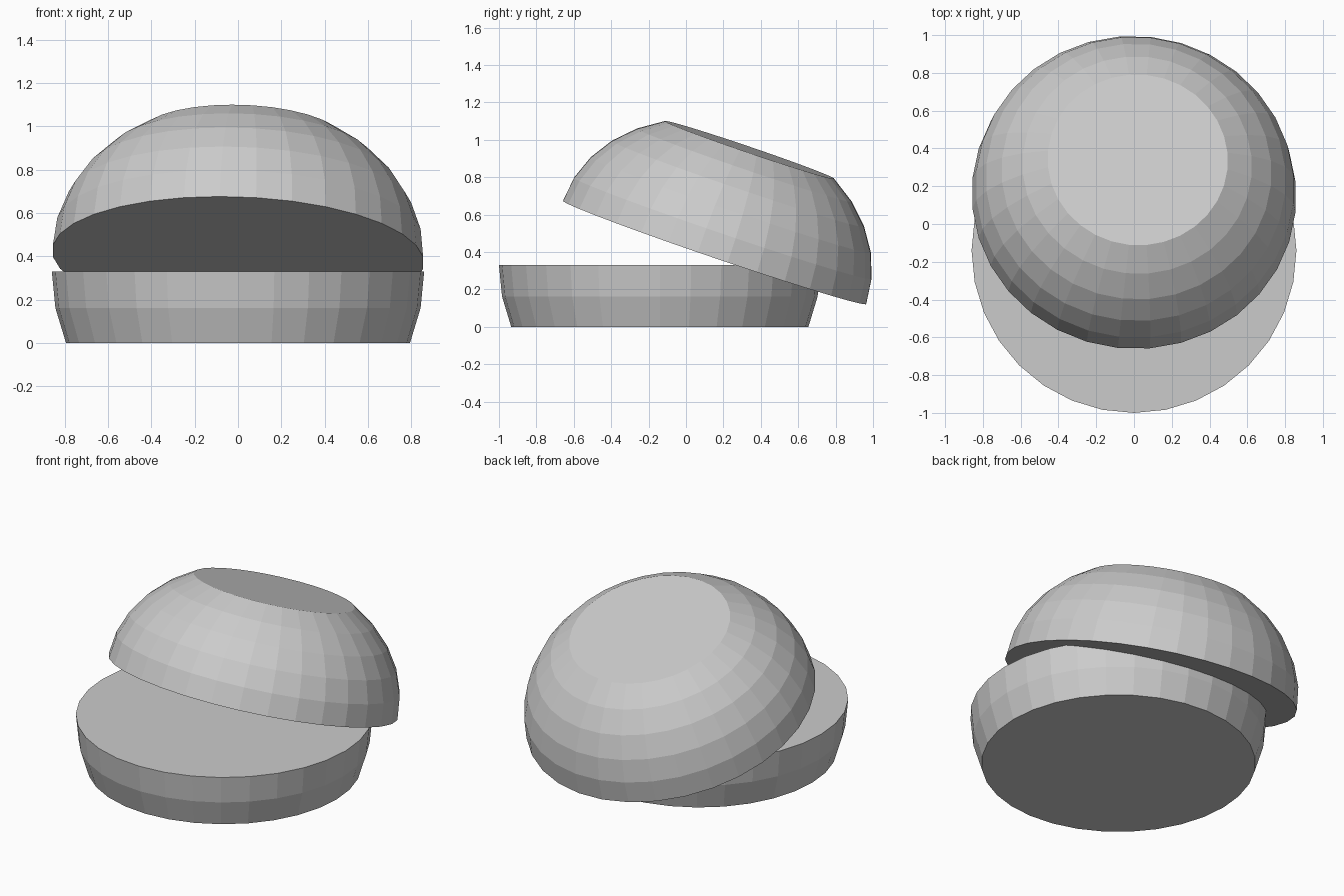
import bpy
import math

if "Cube" in bpy.data.objects:
    bpy.data.objects.remove(bpy.data.objects["Cube"])

RADIUS = 0.86
SEGMENTS = 32
STEP = math.radians(11.25)  # latitude step between rings

grey = bpy.data.materials.new("light_grey")
grey.diffuse_color = (0.6, 0.6, 0.6, 1)
grey.use_nodes = True
grey.node_tree.nodes["Principled BSDF"].inputs["Base Color"].default_value = grey.diffuse_color


def sphere_slice(name, first, last, z_scale, location, rotation=(0, 0, 0)):
    """Closed flat-shaded band of a ringed sphere, between two latitude rings."""
    verts, faces = [], []
    rings = range(first, last + 1)
    for k in rings:
        r = RADIUS * math.cos(k * STEP)
        z = RADIUS * math.sin(k * STEP) * z_scale
        for i in range(SEGMENTS):
            a = 2 * math.pi * i / SEGMENTS
            verts.append((r * math.cos(a), r * math.sin(a), z))
    for k in range(len(rings) - 1):
        for i in range(SEGMENTS):
            j = (i + 1) % SEGMENTS
            low, high = k * SEGMENTS, (k + 1) * SEGMENTS
            faces.append((low + i, low + j, high + j, high + i))
    # flat caps
    top = (len(rings) - 1) * SEGMENTS
    faces.append(tuple(reversed(range(SEGMENTS))))
    faces.append(tuple(range(top, top + SEGMENTS)))
    mesh = bpy.data.meshes.new(name)
    mesh.from_pydata(verts, [], faces)
    mesh.materials.append(grey)
    obj = bpy.data.objects.new(name, mesh)
    obj.location = location
    obj.rotation_euler = rotation
    bpy.context.collection.objects.link(obj)
    return obj


# shallow lower half, standing on its cut bottom
sphere_slice("bottom_half", -2, 0, 1.0,
             (0, -0.14, RADIUS * math.sin(2 * STEP)))

# tilted domed upper half with a flat top
sphere_slice("top_half", 0, 5, 0.81, (0, 0.153, 0.398),
             (math.radians(-18.9), 0, math.radians(-6)))
